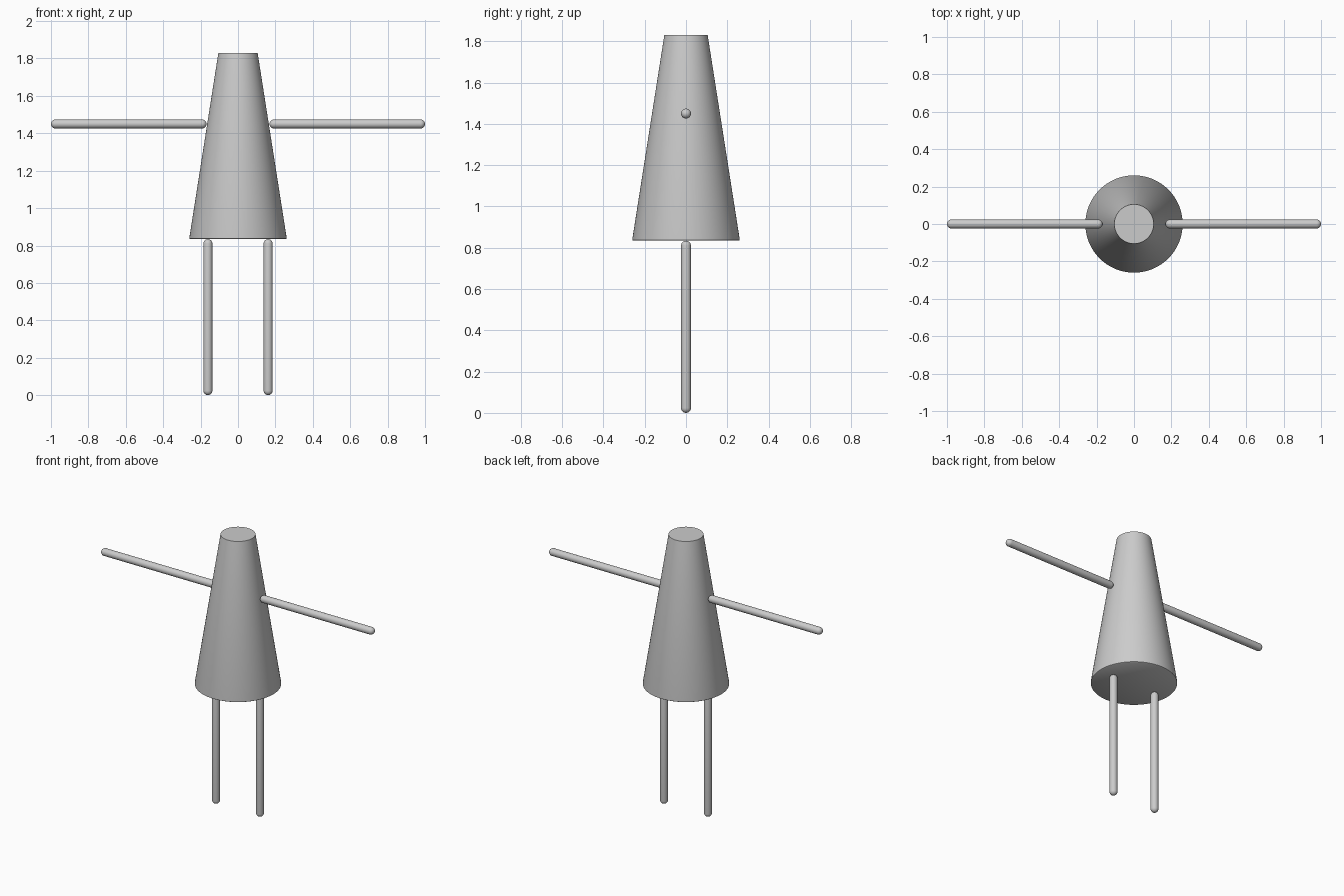
import bpy, bmesh, math
from mathutils import Matrix, Vector

if "Cube" in bpy.data.objects:
    bpy.data.objects.remove(bpy.data.objects["Cube"])

grey = bpy.data.materials.new("light_grey")
grey.diffuse_color = (0.6, 0.6, 0.6, 1)
grey.use_nodes = True
grey.node_tree.nodes["Principled BSDF"].inputs["Base Color"].default_value = grey.diffuse_color


def lathe(name, profile, steps, matrix):
    """Spin an (r, z) profile that starts and ends on the axis."""
    bm = bmesh.new()
    verts = [bm.verts.new((r, 0, z)) for r, z in profile]
    edges = [bm.edges.new(pair) for pair in zip(verts, verts[1:])]
    bmesh.ops.spin(bm, geom=verts + edges, cent=(0, 0, 0), axis=(0, 0, 1),
                   angle=math.tau, steps=steps, use_merge=True)
    bmesh.ops.remove_doubles(bm, verts=bm.verts, dist=1e-5)
    bmesh.ops.recalc_face_normals(bm, faces=bm.faces)
    bm.transform(matrix)
    mesh = bpy.data.meshes.new(name)
    bm.to_mesh(mesh)
    bm.free()
    mesh.materials.append(grey)
    obj = bpy.data.objects.new(name, mesh)
    bpy.context.collection.objects.link(obj)
    bpy.context.view_layer.objects.active = obj
    obj.select_set(True)
    bpy.ops.object.shade_smooth_by_angle(angle=math.radians(40))
    obj.select_set(False)
    return obj


def rod(name, start, end, radius=0.024, rings=6):
    """Round-ended rod between two points, ends included in its length."""
    start, end = Vector(start), Vector(end)
    length = (end - start).length
    arc = [i * math.pi / 2 / rings for i in range(rings + 1)]
    low = [(radius * math.sin(a), radius * (1 - math.cos(a))) for a in arc]
    high = [(r, length - z) for r, z in reversed(low)]
    turn = (end - start).to_track_quat('Z', 'Y').to_matrix().to_4x4()
    return lathe(name, low + high, 32, Matrix.Translation(start) @ turn)


# Tapered body with a slightly eased bottom rim
lathe("body", [(0, 0.834), (0.255, 0.834), (0.2595, 0.837), (0.26, 0.842),
               (0.105, 1.83), (0, 1.83)], 96, Matrix())

# Arms and legs, mirrored left and right
for side, s in (("left", -1), ("right", 1)):
    rod(side + "_arm", (s * 0.168, 0, 1.45), (s * 1.0, 0, 1.45))
    rod(side + "_leg", (s * 0.161, 0, 0), (s * 0.161, 0, 0.834))
